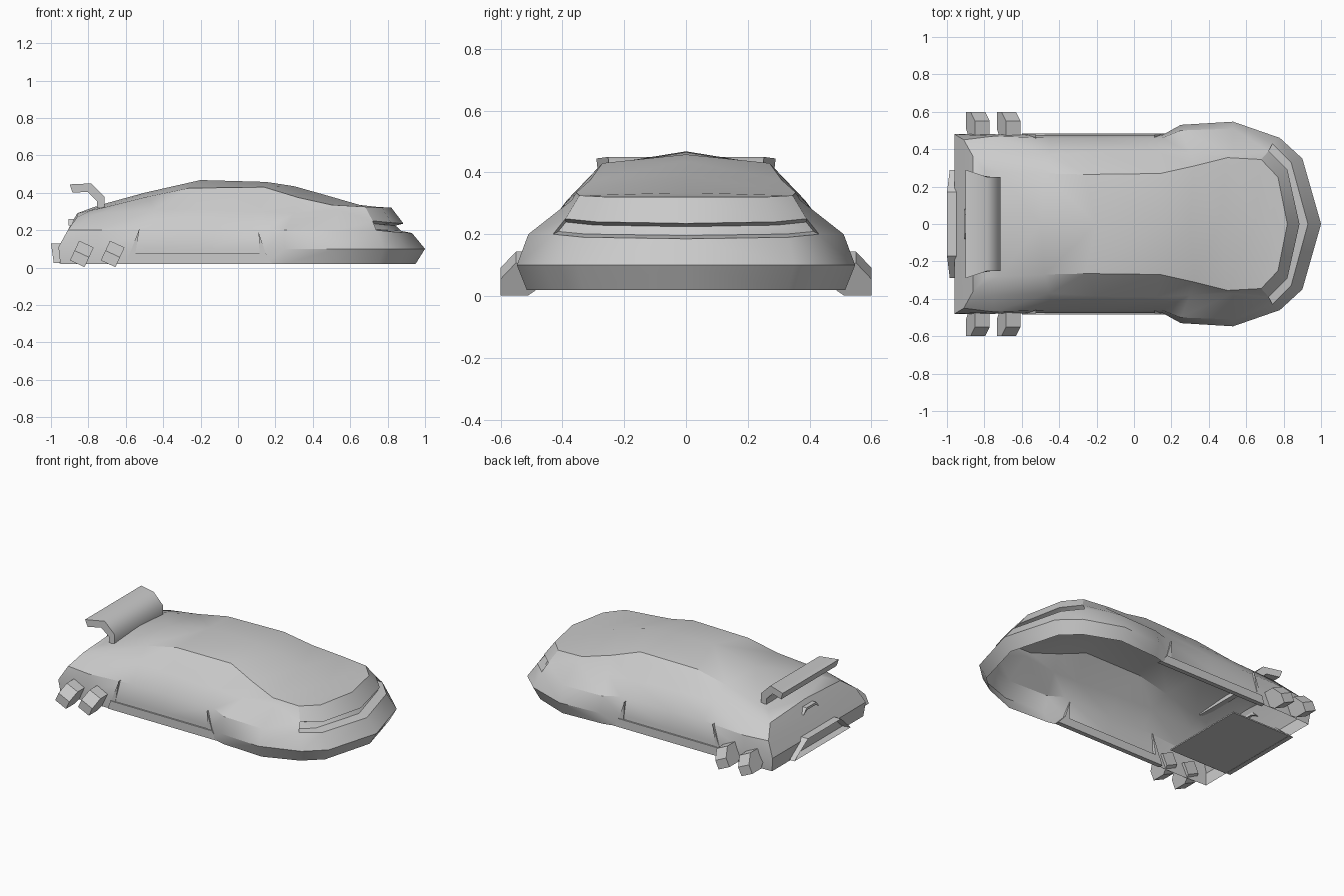
import bpy, bmesh, math
from mathutils import Matrix, Vector

cube = bpy.data.objects.get("Cube")
if cube:
    bpy.data.objects.remove(cube, do_unlink=True)

grey = bpy.data.materials.new("plain grey")
grey.use_nodes = True
GREY_LEVEL = (0.6, 0.6, 0.6, 1)
grey.diffuse_color = GREY_LEVEL
grey.node_tree.nodes["Principled BSDF"].inputs["Base Color"].default_value = GREY_LEVEL


def finish(bm, name, smooth_angle=None):
    """Turn a bmesh into a named, coloured object."""
    bmesh.ops.recalc_face_normals(bm, faces=bm.faces)
    mesh = bpy.data.meshes.new(name)
    bm.to_mesh(mesh)
    bm.free()
    mesh.materials.append(grey)
    obj = bpy.data.objects.new(name, mesh)
    bpy.context.collection.objects.link(obj)
    if smooth_angle:
        bpy.ops.object.select_all(action="DESELECT")
        obj.select_set(True)
        bpy.context.view_layer.objects.active = obj
        bpy.ops.object.shade_smooth_by_angle(angle=math.radians(smooth_angle))
    return obj


def loft(bm, rows):
    """Skin equally long rows of points with quads."""
    grid = [[bm.verts.new(p) for p in row] for row in rows]
    faces = []
    for low, high in zip(grid, grid[1:]):
        faces.append([bm.faces.new((low[i], low[i + 1], high[i + 1], high[i]))
                      for i in range(len(low) - 1)])
    return faces


def prism(bm, near, far):
    """Closed solid between two matching outlines."""
    a = [bm.verts.new(p) for p in near]
    b = [bm.verts.new(p) for p in far]
    bm.faces.new(a)
    bm.faces.new(b[::-1])
    for i in range(len(a)):
        j = (i + 1) % len(a)
        bm.faces.new((a[i], b[i], b[j], a[j]))


# Body contours, each running from the tail centre round the side to the nose
sill = [(-.95, 0, .02), (-.95, .47, .02), (-.75, .48, .02), (-.45, .475, .02),
        (-.2, .475, .02), (.15, .475, .02), (.25, .5, .02), (.53, .515, .02),
        (.75, .43, .02), (.86, .33, .02), (.95, 0, .02)]
bumper = [(-.96, 0, .11), (-.96, .48, .11), (-.75, .48, .1), (-.45, .475, .1),
          (-.2, .475, .1), (.15, .475, .1), (.25, .53, .1), (.53, .547, .1),
          (.78, .46, .1), (.9, .35, .1), (1, 0, .1)]
shoulder = [(-.91, 0, .2), (-.91, .45, .2), (-.75, .47, .2), (-.45, .46, .21),
            (-.2, .46, .21), (.15, .46, .21), (.25, .5, .2), (.53, .51, .2),
            (.74, .43, .2), (.84, .33, .19), (.93, 0, .185)]
belt = [(-.86, 0, .29), (-.86, .36, .27), (-.75, .38, .29), (-.45, .37, .31),
        (-.2, .385, .31), (.12, .39, .3), (.3, .38, .29), (.53, .37, .31),
        (.72, .39, .25), (.82, .29, .24), (.885, 0, .235)]
roof_edge = [(-.78, 0, .32), (-.79, .28, .305), (-.72, .28, .32), (-.48, .27, .38),
             (-.26, .265, .425), (.14, .27, .43), (.32, .31, .375), (.5, .355, .335),
             (.68, .345, .325), (.77, .25, .32), (.82, 0, .32)]
ridge = [roof_edge[0], roof_edge[0], (-.7, 0, .345), (-.5, 0, .4),
         (-.2, 0, .468), (.15, 0, .458), (.3, 0, .435), (.46, 0, .39),
         (.65, 0, .335), (.74, 0, .325), roof_edge[-1]]

bm = bmesh.new()
slot = []
for side in (1, -1):
    rows = [[(x, y * side, z) for x, y, z in row]
            for row in (sill, bumper, shoulder, belt, roof_edge, ridge)]
    bands = loft(bm, rows)
    slot += bands[2][-2:]
bmesh.ops.remove_doubles(bm, verts=bm.verts, dist=.0005)
bmesh.ops.recalc_face_normals(bm, faces=bm.faces)

# Wide light slot sunk into the nose
slot = [f for f in bm.faces if f.calc_center_median().x > .76
        and .19 < f.calc_center_median().z < .24]
bmesh.ops.inset_region(bm, faces=slot, thickness=.013, use_even_offset=True)
for v in {v for f in slot for v in f.verts}:
    v.co.x -= .05
finish(bm, "body_shell", 32)

# Side skirts: a slim ledge with a triangular fin at each end
for side, label in ((1, "left"), (-1, "right")):
    bm = bmesh.new()
    outlines = [
        [(-.6, .02), (.2, .02), (.15, .075), (-.58, .075)],
        [(-.58, .07), (-.55, .07), (-.525, .215)],
        [(.115, .07), (.15, .07), (.11, .19)],
    ]
    for pts, outer in zip(outlines, (.485, .479, .479)):
        prism(bm, [(x, side * .455, z) for x, z in pts],
              [(x, side * outer, z) for x, z in pts])
    finish(bm, label + "_side_skirt")

    # Pair of tilted side pods with a chamfered outer corner
    profile = [(.46, .058), (.55, .058), (.6, 0), (.6, -.058), (.51, -.058), (.46, -.02)]
    for x, spot in ((-.835, "rear"), (-.67, "front")):
        bm = bmesh.new()
        prism(bm, [(-.043, side * y, z) for y, z in profile],
              [(.043, side * y, z) for y, z in profile])
        bm.transform(Matrix.Translation((x, 0, .073))
                     @ Matrix.Rotation(math.radians(25), 4, "Y"))
        finish(bm, f"{label}_{spot}_side_pod")

# Rear wing: a bent sheet, wider at its trailing edge
wing = [(-.9, .445), (-.785, .45), (-.715, .38), (-.715, .315),
        (-.755, .32), (-.755, .355), (-.805, .405), (-.885, .4)]


def half_span(x):
    return .25 + .04 * min(1, max(0, (-.78 - x) / .12))


bm = bmesh.new()
prism(bm, [(x, half_span(x), z) for x, z in wing],
      [(x, -half_span(x), z) for x, z in wing])
finish(bm, "rear_wing", 50)

# Tail frame: a leaning trapezoid with a sunken centre
bm = bmesh.new()
trapezoid = [(-.985, -.29, .025), (-.985, .29, .025), (-1, .17, .13), (-1, -.17, .13)]
prism(bm, trapezoid, [(x + .05, y, z) for x, y, z in trapezoid])
bmesh.ops.recalc_face_normals(bm, faces=bm.faces)
back = min(bm.faces, key=lambda f: f.calc_center_median().x)
bmesh.ops.inset_region(bm, faces=[back], thickness=.015, use_even_offset=True)
for v in back.verts:
    v.co.x += .035
finish(bm, "tail_frame")

# Flat floor panel under the tail
bm = bmesh.new()
bmesh.ops.create_cube(bm, size=1)
bmesh.ops.scale(bm, vec=(.43, .58, .008), verts=bm.verts)
bmesh.ops.translate(bm, vec=(-.74, 0, .026), verts=bm.verts)
finish(bm, "rear_floor_panel")

# Small peaked vent on the tail
bm = bmesh.new()
peak = [(-.08, .225), (-.05, .26), (.05, .26), (.08, .225), (.04, .245), (-.04, .245)]
prism(bm, [(-.905, y, z) for y, z in peak], [(-.87, y, z) for y, z in peak])
finish(bm, "tail_vent")
